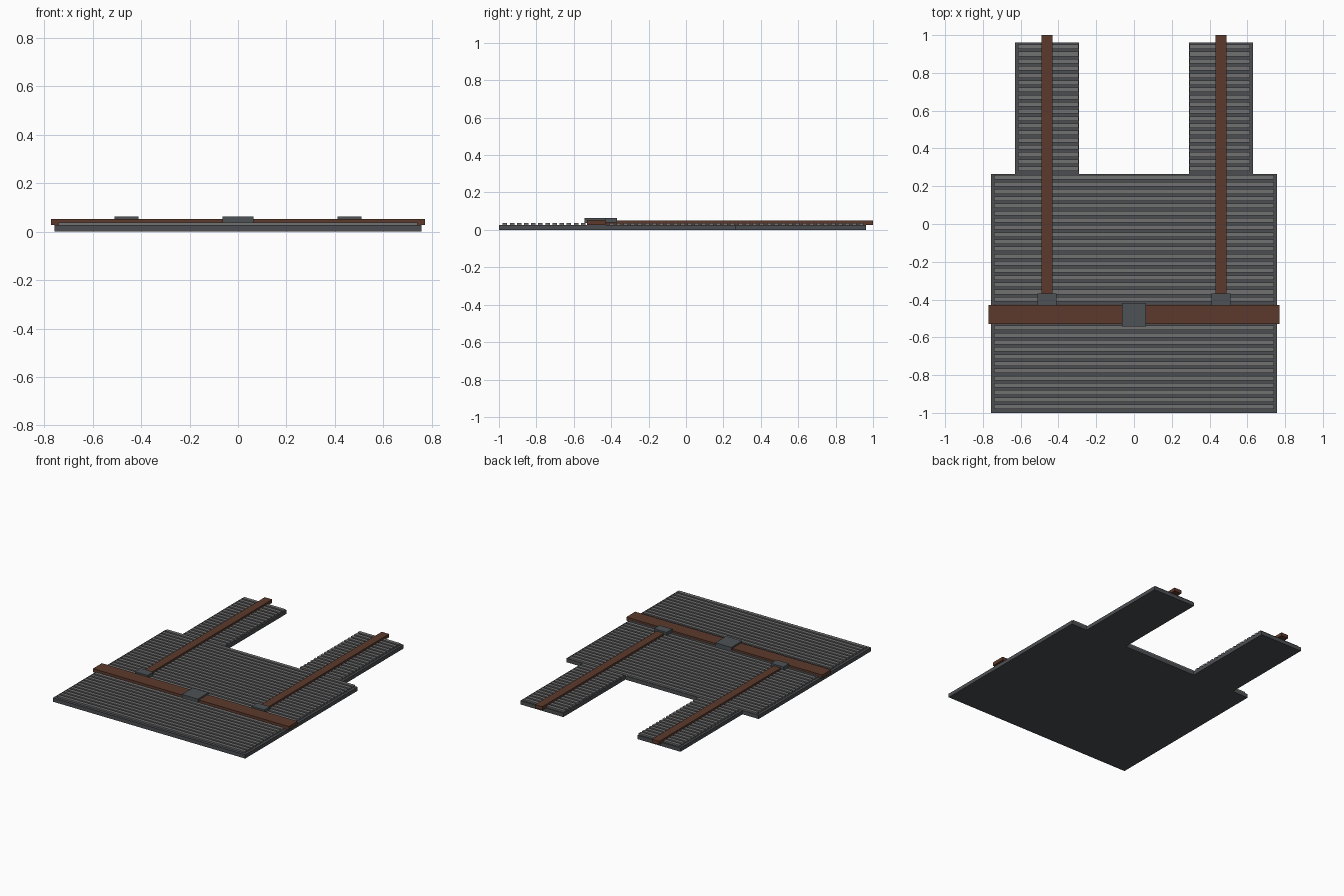
import bpy
import bmesh

cube = bpy.data.objects.get("Cube")
if cube:
    bpy.data.objects.remove(cube, do_unlink=True)


def make_material(name, rgb):
    mat = bpy.data.materials.new(name)
    mat.use_nodes = True
    mat.diffuse_color = (*rgb, 1)
    mat.node_tree.nodes["Principled BSDF"].inputs["Base Color"].default_value = (*rgb, 1)
    return mat


dark_steel = make_material("dark steel", (0.071, 0.076, 0.084))
ridge_gray = make_material("ridge gray", (0.165, 0.165, 0.165))
rust_brown = make_material("rust brown", (0.107, 0.042, 0.026))
bracket_steel = make_material("bracket steel", (0.074, 0.085, 0.094))


def finish(name, bm, mat):
    bmesh.ops.recalc_face_normals(bm, faces=bm.faces)
    mesh = bpy.data.meshes.new(name)
    bm.to_mesh(mesh)
    bm.free()
    mesh.materials.append(mat)
    obj = bpy.data.objects.new(name, mesh)
    bpy.context.scene.collection.objects.link(obj)
    return obj


def add_box(bm, x, y, z):
    """Box spanning the (low, high) pairs x, y and z."""
    verts = bmesh.ops.create_cube(bm, size=1)["verts"]
    for v in verts:
        v.co = [(a + b) / 2 + c * (b - a) for (a, b), c in zip((x, y, z), v.co)]


def box(name, x, y, z, mat):
    bm = bmesh.new()
    add_box(bm, x, y, z)
    return finish(name, bm, mat)


PLATE_TOP = 0.027
RIDGE_TOP = 0.038
PITCH = 0.038
RIDGE_HALF = 0.012

# Base plate: wide sheet with two rear tongues, one extruded outline
half = [(0.757, -1.0), (0.757, 0.264), (0.63, 0.264),
        (0.63, 0.962), (0.292, 0.962), (0.292, 0.264)]
outline = half + [(-x, y) for x, y in reversed(half)]
bm = bmesh.new()
face = bm.faces.new([bm.verts.new((x, y, 0)) for x, y in outline])
top = bmesh.ops.extrude_face_region(bm, geom=[face])["geom"]
for v in top:
    if isinstance(v, bmesh.types.BMVert):
        v.co.z = PLATE_TOP
finish("base_plate", bm, dark_steel)


# Corrugation ridges
def ridges(name, x, first, count):
    bm = bmesh.new()
    for i in range(count):
        y = first + i * PITCH
        add_box(bm, x, (y - RIDGE_HALF, y + RIDGE_HALF), (PLATE_TOP, RIDGE_TOP))
    finish(name, bm, ridge_gray)


ridges("main_ridges", (-0.74, 0.74), -0.968, 33)
ridges("left_tongue_ridges", (0.293, 0.615), 0.292, 18)
ridges("right_tongue_ridges", (-0.615, -0.293), 0.292, 18)

# Cross beam and its centre bracket
box("cross_beam", (-0.771, 0.771), (-0.53, -0.43), (PLATE_TOP, 0.052), rust_brown)
box("centre_bracket", (-0.063, 0.063), (-0.542, -0.419), (0.036, 0.063), bracket_steel)

# Long rails and their end clamps
for side, x in (("left", 0.46), ("right", -0.46)):
    box(side + "_rail", (x - 0.029, x + 0.029), (-0.43, 1.0),
        (PLATE_TOP, 0.051), rust_brown)
    box(side + "_clamp", (x - 0.05, x + 0.05), (-0.432, -0.368),
        (0.04, 0.063), bracket_steel)
